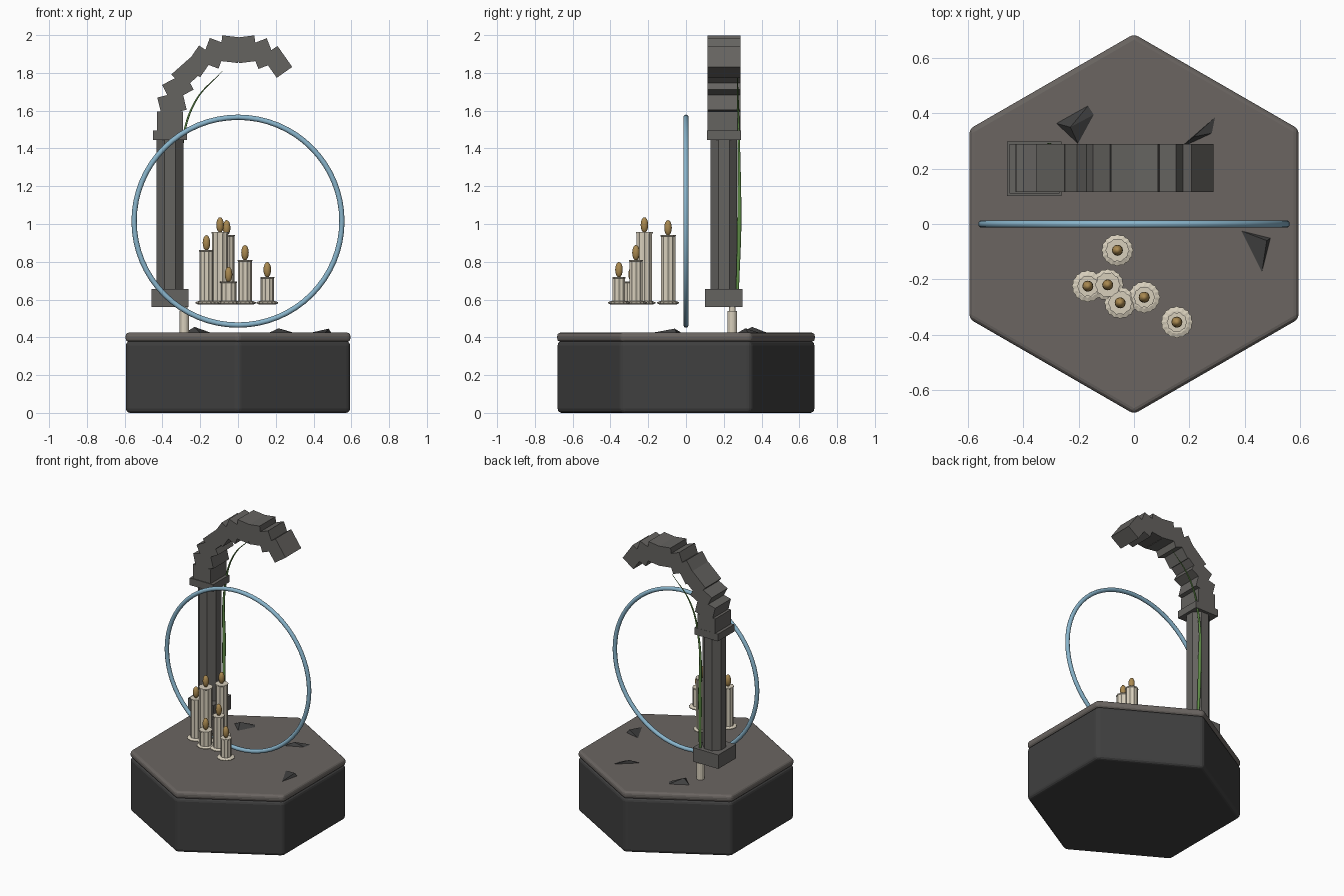
import bpy, bmesh
from math import pi, sin, cos, radians
from mathutils import Matrix, Vector

if "Cube" in bpy.data.objects:
    bpy.data.objects.remove(bpy.data.objects["Cube"])


def material(name, rgb):
    m = bpy.data.materials.new(name)
    m.use_nodes = True
    m.diffuse_color = (*rgb, 1)
    m.node_tree.nodes["Principled BSDF"].inputs["Base Color"].default_value = (*rgb, 1)
    return m


DARK = material("dark stone", (0.05, 0.05, 0.05))
SLAB = material("warm grey stone", (0.145, 0.13, 0.12))
STONE = material("weathered stone", (0.13, 0.125, 0.117))
BLUE = material("pale blue", (0.25, 0.46, 0.6))
GREEN = material("vine green", (0.11, 0.26, 0.06))
WAX = material("cream wax", (0.68, 0.62, 0.5))
FLAME = material("amber flame", (0.4, 0.25, 0.08))


def finish(name, bm, mat, smooth=False):
    bmesh.ops.recalc_face_normals(bm, faces=bm.faces)
    mesh = bpy.data.meshes.new(name)
    bm.to_mesh(mesh)
    bm.free()
    mesh.materials.append(mat)
    ob = bpy.data.objects.new(name, mesh)
    bpy.context.collection.objects.link(ob)
    if smooth:
        bpy.ops.object.select_all(action='DESELECT')
        bpy.context.view_layer.objects.active = ob
        ob.select_set(True)
        bpy.ops.object.shade_smooth_by_angle(angle=radians(35))
    return ob


def box(name, centre, size, mat, tilt=0.0):
    bm = bmesh.new()
    m = Matrix.Translation(centre) @ Matrix.Rotation(tilt, 4, 'Y') @ Matrix.Diagonal((*size, 1))
    bmesh.ops.create_cube(bm, size=1, matrix=m)
    return finish(name, bm, mat)


def prism(name, centre, sections, sides, mat, turn=0.0, flute=1.0, smooth=False):
    """Stack of (radius, z) sections; flute < 1 pulls in every second corner."""
    bm = bmesh.new()
    rings = []
    for r, z in sections:
        ring = []
        for i in range(sides):
            a = turn + 2 * pi * i / sides
            q = r * (flute if i % 2 else 1)
            ring.append(bm.verts.new((centre[0] + q * cos(a), centre[1] + q * sin(a), z)))
        rings.append(ring)
    for low, high in zip(rings, rings[1:]):
        for i in range(sides):
            j = (i + 1) % sides
            bm.faces.new((low[i], low[j], high[j], high[i]))
    bm.faces.new(rings[0])
    bm.faces.new(rings[-1])
    return finish(name, bm, mat, smooth)


def bevel(ob, width):
    mod = ob.modifiers.new("soft edges", 'BEVEL')
    mod.width = width
    mod.segments = 3
    return ob


# Hexagonal plinth and its top slab
bevel(prism("plinth", (0, 0), [(0.686, 0), (0.686, 0.38)], 6, DARK, pi / 6), 0.022)
bevel(prism("plinth_slab", (0, 0), [(0.687, 0.376), (0.687, 0.425)], 6, SLAB, pi / 6), 0.018)

# Broken pillar
PX, PY = -0.36, 0.2
prism("pillar_shaft", (PX, PY), [(0.076, 0.64), (0.076, 1.46)], 8, STONE, pi / 8)
box("pillar_base", (PX, PY, 0.608), (0.197, 0.197, 0.097), STONE)
box("pillar_capital", (PX, PY, 1.47), (0.18, 0.18, 0.05), STONE)

# Ruined arch of jagged blocks, each leaning against the curve
STEP = radians(13.9)
for i in range(10):
    a = i * STEP
    x, z = -0.36 * cos(a), 1.545 + 0.383 * sin(a)
    box(f"arch_block_{i + 1}", (x, 0.202, z), (0.1, 0.174, 0.136), STONE, pi / 2 - a)

# Upright ring
bpy.ops.mesh.primitive_torus_add(major_radius=0.55, minor_radius=0.014, major_segments=64,
                                 minor_segments=10, location=(0, 0, 1.015), rotation=(pi / 2, 0, 0))
ring = bpy.context.object
ring.name = "ring"
ring.data.materials.append(BLUE)
bpy.ops.object.shade_smooth_by_angle(angle=radians(60))

# Floating candles: x, y, radius, top of the wax
CANDLES = [(-0.06, -0.095, 0.042, 0.942), (-0.167, -0.225, 0.038, 0.862),
           (-0.095, -0.22, 0.045, 0.957), (-0.05, -0.285, 0.043, 0.695),
           (0.037, -0.265, 0.038, 0.81), (0.155, -0.355, 0.036, 0.72)]
for n, (x, y, r, top) in enumerate(CANDLES, 1):
    prism(f"candle_{n}", (x, y), [(r * 0.96, 0.58), (r * 0.96, top - 0.008), (r * 1.03, top - 0.006),
                                  (r * 1.03, top)], 20, WAX, flute=0.9)
    prism(f"candle_dish_{n}", (x, y), [(0.042, 0.573), (0.058, 0.58), (0.058, 0.586), (0.042, 0.592)],
          32, WAX, flute=0.93)
    bm = bmesh.new()
    m = Matrix.Translation((x, y, top + 0.038)) @ Matrix.Diagonal((0.02, 0.02, 0.041, 1))
    bmesh.ops.create_uvsphere(bm, u_segments=12, v_segments=8, radius=1, matrix=m)
    finish(f"candle_flame_{n}", bm, FLAME, True)

# Pale stub below the pillar
prism("pillar_stub", (-0.284, 0.245), [(0.025, 0.42), (0.025, 0.54), (0.017, 0.54), (0.017, 0.6)],
      12, WAX)

# Tapered vine climbing the back of the pillar
curve = bpy.data.curves.new("vine", 'CURVE')
curve.dimensions = '3D'
curve.bevel_depth = 0.012
curve.bevel_resolution = 2
curve.use_fill_caps = True
spline = curve.splines.new('BEZIER')
VINE = [((-0.3, 0.272, 0.64), 0.7), ((-0.305, 0.282, 1.0), 1.0), ((-0.295, 0.28, 1.42), 0.55),
        ((-0.225, 0.275, 1.65), 0.4), ((-0.083, 0.272, 1.81), 0.1)]
spline.bezier_points.add(len(VINE) - 1)
for p, (co, radius) in zip(spline.bezier_points, VINE):
    p.co = co
    p.radius = radius
    p.handle_left_type = p.handle_right_type = 'AUTO'
curve.materials.append(GREEN)
bpy.context.collection.objects.link(bpy.data.objects.new("vine", curve))

# Rubble shards lying on the slab: outline corners, then the apex
SHARDS = [
    ([(-0.285, 0.365), (-0.2, 0.285), (-0.137, 0.4), (-0.16, 0.435)], (-0.23, 0.35, 0.455)),
    ([(0.16, 0.27), (0.29, 0.33), (0.303, 0.395)], (0.215, 0.315, 0.448)),
    ([(0.375, -0.02), (0.46, -0.19), (0.495, -0.05)], (0.48, -0.06, 0.446)),
]
for n, (outline, apex) in enumerate(SHARDS, 1):
    bm = bmesh.new()
    base = [bm.verts.new((x, y, 0.422)) for x, y in outline]
    tip = bm.verts.new(apex)
    bm.faces.new(base)
    for i, v in enumerate(base):
        bm.faces.new((v, base[(i + 1) % len(base)], tip))
    finish(f"rubble_shard_{n}", bm, DARK)
